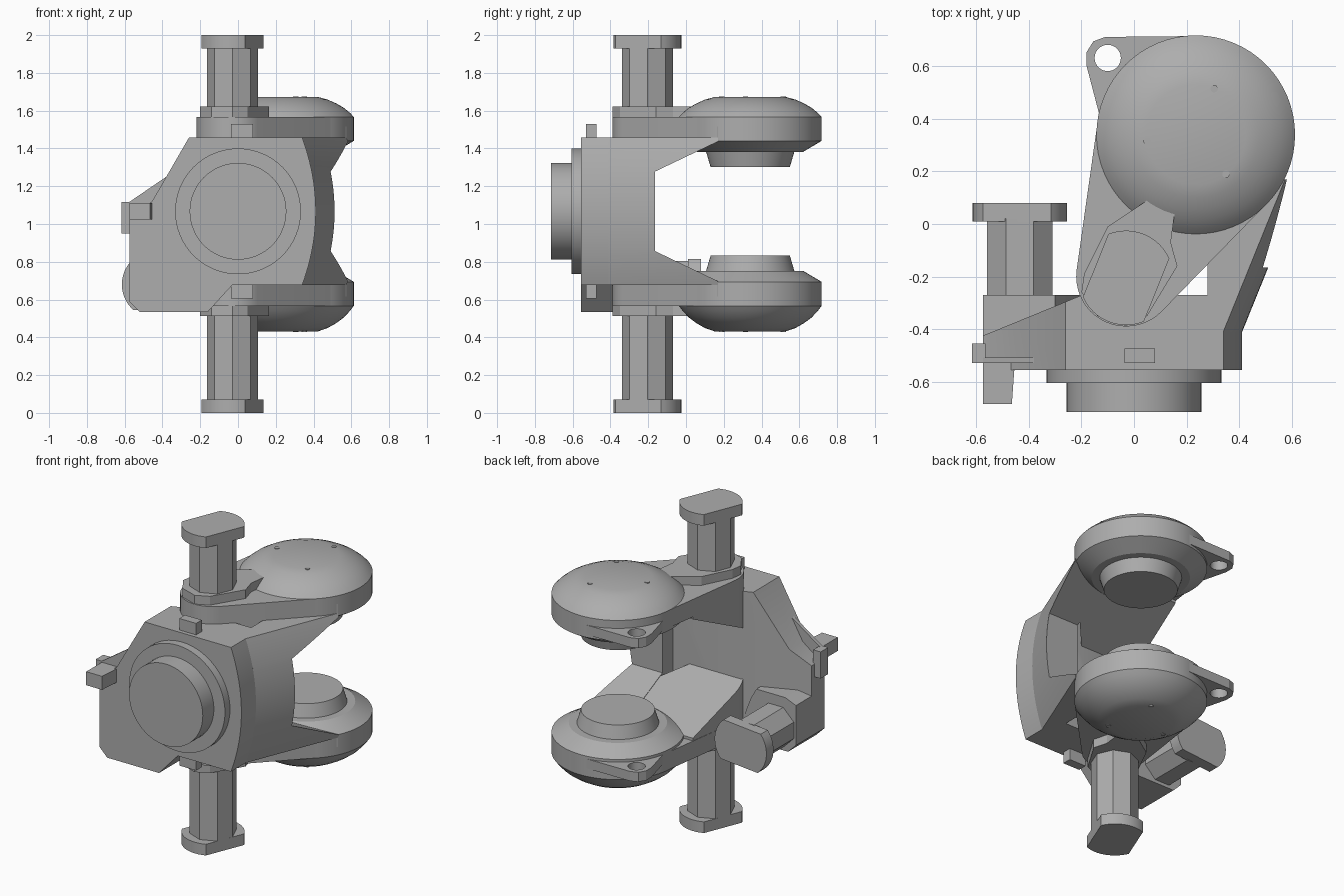
import bpy, bmesh, math
from mathutils import Vector, Matrix
from mathutils.geometry import convex_hull_2d

old = bpy.data.objects.get("Cube")
if old:
    bpy.data.objects.remove(old)

metal = bpy.data.materials.new("plain_grey")
metal.use_nodes = True
GREY = (0.42, 0.42, 0.42, 1)
metal.diffuse_color = GREY
metal.node_tree.nodes["Principled BSDF"].inputs["Base Color"].default_value = GREY

MID = 1.067                 # height of the yoke's mirror plane
DISC = (0.235, 0.34)        # pivot disc centre
POST = (-0.03, -0.205)      # vertical post centre


def finish(name, bm, smooth=True):
    bmesh.ops.recalc_face_normals(bm, faces=bm.faces)
    mesh = bpy.data.meshes.new(name)
    bm.to_mesh(mesh)
    bm.free()
    mesh.materials.append(metal)
    ob = bpy.data.objects.new(name, mesh)
    bpy.context.collection.objects.link(ob)
    bpy.ops.object.select_all(action='DESELECT')
    ob.select_set(True)
    bpy.context.view_layer.objects.active = ob
    if smooth:
        bpy.ops.object.shade_smooth_by_angle(angle=math.radians(28))
    return ob


def loft(sections):
    """Join matching rings of points into a capped solid."""
    bm = bmesh.new()
    rings = [[bm.verts.new(p) for p in s] for s in sections]
    n = len(rings[0])
    for a, b in zip(rings, rings[1:]):
        for i in range(n):
            j = (i + 1) % n
            bm.faces.new((a[i], a[j], b[j], b[i]))
    bm.faces.new(rings[0])
    bm.faces.new(rings[-1])
    return bm


def prism_z(pts, lo, hi):
    return loft([[(x, y, z) for x, y in pts] for z in (lo, hi)])


def prism_y(pts, lo, hi):
    return loft([[(x, y, z) for x, z in pts] for y in (lo, hi)])


def circle(c, r, n=48, turn=0.0):
    return [(c[0] + r * math.cos(turn + math.tau * i / n),
             c[1] + r * math.sin(turn + math.tau * i / n)) for i in range(n)]


def hull(pts):
    return [pts[i] for i in convex_hull_2d([Vector(p) for p in pts])]


def flat_sided(c, r, half, angle):
    """Circle trimmed by two parallel flats running along the angle."""
    a = math.asin(half / r)
    pts = []
    for side in (0, math.pi):
        for i in range(13):
            t = angle + side - a + 2 * a * i / 12
            pts.append((c[0] + r * math.cos(t), c[1] + r * math.sin(t)))
    return pts


def box(name, x, y, z):
    finish(name, prism_z([(x[0], y[0]), (x[1], y[0]), (x[1], y[1]), (x[0], y[1])], *z), False)


def bulge(dz):
    return 0.412 - 0.072 * (dz / 0.39) ** 2


# Main housing: front outline with a bowed right edge, back corner cut away
heights = [-0.39 + 0.78 * i / 24 for i in range(25)]
outline = [(bulge(d), MID + d) for d in heights]
outline += [(-0.26, 1.457), (-0.455, 1.12), (-0.575, 1.03), (-0.575, 0.59),
            (-0.52, 0.535), (-0.16, 0.535), (-0.03, 0.677)]
bm = prism_y(outline, -0.555, -0.27)
cut = bmesh.ops.bisect_plane(bm, geom=bm.verts[:] + bm.edges[:] + bm.faces[:],
                             plane_co=(-0.575, -0.425, 0), plane_no=(-0.41, 1, 0),
                             clear_outer=True)
rim = [e for e in cut["geom_cut"] if isinstance(e, bmesh.types.BMEdge)]
bmesh.ops.holes_fill(bm, edges=rim)
finish("housing", bm)

# Lower corner block that carries the sideways post
finish("post_block", prism_y([(-0.16, 0.535), (-0.52, 0.535), (-0.575, 0.59), (-0.575, 0.84),
                              (-0.5, 0.87), (-0.3, 0.87), (-0.26, 0.8)], -0.554, -0.27), False)

# Flared side wall spreading out into both arms
sections = []
for d in sorted(set(heights + [-0.37, -0.21, 0.21, 0.37])):
    back = -0.165 + 0.335 * min(1, max(0, (abs(d) - 0.21) / 0.16))
    x = bulge(d)
    sections.append([(0.28, -0.41, MID + d), (x, -0.41, MID + d),
                     (x + 0.405 * (back + 0.41), back, MID + d), (0.28, back, MID + d)])
finish("side_wall", loft(sections))

# Round boss on the front
def boss(name, r, lo, hi):
    finish(name, prism_y(circle((0, 1.067), r, 64), lo, hi))


boss("boss_flange", 0.333, -0.605, -0.55)
boss("boss_face", 0.256, -0.715, -0.6)


def lathe(name, profile, c):
    finish(name, loft([[(x, y, z) for x, y in circle(c, r, 64)] for r, z in profile]))


# Arms, pivot discs, lugs and collars, above and below
collar = [(-0.2, -0.26), (-0.19, -0.19), (-0.1, -0.01), (0.05, 0.09), (0.155, 0.045),
          (0.14, -0.07), (0.165, -0.16), (0.05, -0.35), (-0.03, -0.388), (-0.14, -0.35)]
tip = circle((-0.03, -0.2), 0.19)
for side, s, dome in (("upper", 1, 0.105), ("lower", -1, 0.135)):
    def z(d):
        return MID + s * d

    arm = hull(tip + circle(DISC, 0.377, 64))
    finish(side + "_arm", prism_z(arm, z(0.39), z(0.5)))

    # tapered inner side of the arm
    wedge = hull(tip + [(-0.167, 0.17), (0.575, 0.17)])
    finish(side + "_arm_wedge",
           loft([[(x, y, z(0.213 + 0.478 * (y + 0.165))) for x, y in wedge],
                 [(x, y, z(0.45)) for x, y in wedge]]))

    lathe(side + "_disc",
          [(0.28, z(0.315)), (0.378, z(0.373)), (0.378, z(0.5)), (0.358, z(0.5 + dome * 0.2)),
           (0.325, z(0.5 + dome * 0.46)), (0.285, z(0.5 + dome * 0.68)),
           (0.24, z(0.5 + dome * 0.87)), (0.19, z(0.5 + dome))], DISC)
    lathe(side + "_disc_plug", [(0.21, z(0.235)), (0.235, z(0.32))], DISC)

    # small fastener rings on the dome
    for i, c in enumerate(((0.305, 0.515), (0.05, 0.315), (0.35, 0.19))):
        lathe(side + "_fastener_%d" % (i + 1),
              [(0.014, z(0.49 + dome)), (0.014, z(0.503 + dome))], c)

    # lug with a round hole
    lug = finish(side + "_lug",
                 prism_z([(0.2, 0.715), (-0.11, 0.712), (-0.155, 0.695), (-0.18, 0.655),
                          (-0.18, 0.6), (-0.133, 0.42), (0, 0.34)], z(0.39), z(0.45)), False)
    cutter = finish("lug_cutter", prism_z(circle((-0.1, 0.632), 0.05, 32), z(0.3), z(0.5)))
    cutter.hide_render = True
    mod = lug.modifiers.new("hole", 'BOOLEAN')
    mod.operation = 'DIFFERENCE'
    mod.object = cutter
    bpy.context.view_layer.objects.active = lug
    bpy.ops.object.modifier_apply(modifier="hole")
    bpy.data.objects.remove(cutter)

    finish(side + "_collar", prism_z(collar, z(0.49), z(0.555)), False)
    box(side + "_tab", (-0.037, 0.08), (-0.53, -0.473), sorted((z(0.38), z(0.462))))

# Posts with flat-sided caps
LEAN = math.radians(68)
for side, shaft, cap in (("upper", (1.6, 1.94), (1.93, 2.0)), ("lower", (0.06, 0.54), (0, 0.07))):
    finish(side + "_post", prism_z(circle(POST, 0.135, 8, LEAN + math.pi / 8), *shaft), False)
    finish(side + "_post_cap", prism_z(flat_sided(POST, 0.18, 0.125, LEAN), *cap))

SIDE = (-0.435, 0.68)
finish("side_post", prism_y(circle(SIDE, 0.135, 8, math.pi / 8), -0.3, 0.02), False)
finish("side_post_cap", prism_y(flat_sided(SIDE, 0.18, 0.125, math.radians(5)), 0.01, 0.08))

# Small bracket on the side edge, with fin and nozzle
box("bracket_block", (-0.617, -0.565), (-0.53, -0.455), (0.95, 1.117))
finish("bracket_fin", prism_y([(-0.38, 1.25), (-0.575, 1.117), (-0.575, 0.92), (-0.4, 0.92)],
                              -0.53, -0.508), False)
finish("bracket_nozzle", prism_z([(-0.575, -0.685), (-0.465, -0.685), (-0.453, -0.52),
                                  (-0.575, -0.52)], 1.025, 1.11), False)
